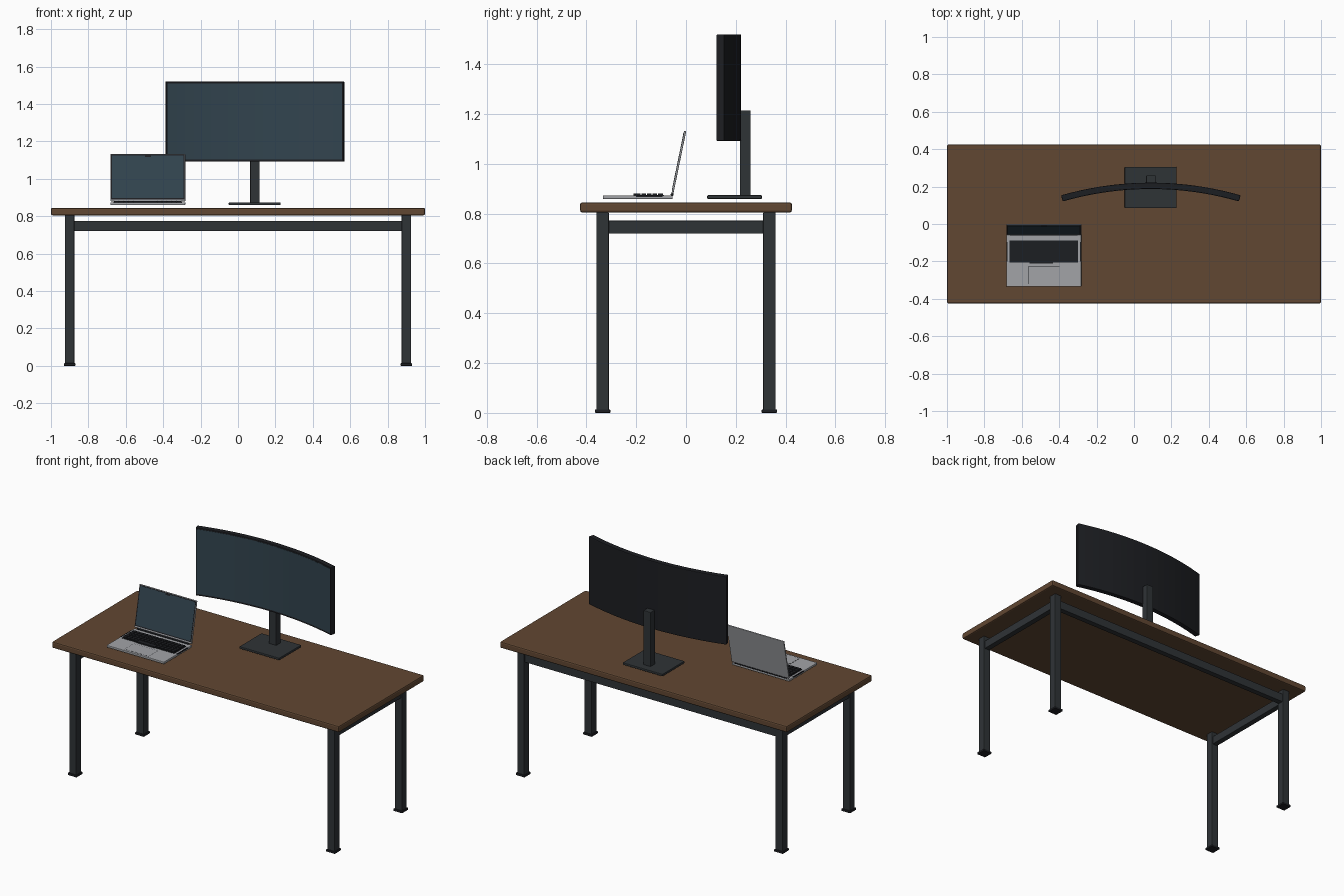
import bpy, bmesh
from math import sin, cos, asin, atan2
from mathutils import Matrix, Vector

if "Cube" in bpy.data.objects:
    bpy.data.objects.remove(bpy.data.objects["Cube"])


def material(name, rgb):
    m = bpy.data.materials.new(name)
    m.diffuse_color = (*rgb, 1)
    m.use_nodes = True
    m.node_tree.nodes["Principled BSDF"].inputs["Base Color"].default_value = m.diffuse_color
    return m


WOOD = material("walnut", (0.12, 0.063, 0.032))
METAL = material("dark_metal", (0.028, 0.033, 0.037))
BLACK = material("black_plastic", (0.012, 0.013, 0.016))
GLASS = material("screen_glass", (0.032, 0.058, 0.078))
SILVER = material("aluminium", (0.36, 0.37, 0.39))


def finish(name, bm, mat, bevel=0, segments=2):
    bmesh.ops.recalc_face_normals(bm, faces=bm.faces)
    mesh = bpy.data.meshes.new(name)
    bm.to_mesh(mesh)
    bm.free()
    mesh.materials.append(mat)
    ob = bpy.data.objects.new(name, mesh)
    bpy.context.collection.objects.link(ob)
    if bevel:
        mod = ob.modifiers.new("bevel", 'BEVEL')
        mod.width, mod.segments = bevel, segments
        mod.limit_method = 'ANGLE'
    return ob


def add_box(bm, lo, hi):
    lo, hi = Vector(lo), Vector(hi)
    mat = Matrix.Translation((lo + hi) / 2) @ Matrix.Diagonal((*(hi - lo), 1))
    bmesh.ops.create_cube(bm, size=1, matrix=mat)


def box(name, lo, hi, mat, bevel=0, segments=2):
    bm = bmesh.new()
    add_box(bm, lo, hi)
    return finish(name, bm, mat, bevel, segments)


# Desk: top, four legs with feet, two side rails and a back rail
box("desk_top", (-1, -0.425, 0.805), (1, 0.425, 0.845), WOOD, 0.008)
LX, LY = 0.90, 0.335
for sx, xn in ((-1, "left"), (1, "right")):
    for sy, yn in ((-1, "front"), (1, "back")):
        x, y = sx * LX, sy * LY
        box(f"{yn}_{xn}_leg", (x - .025, y - .025, .01), (x + .025, y + .025, .806), METAL, .004)
        box(f"{yn}_{xn}_foot", (x - .031, y - .031, 0), (x + .031, y + .031, .014), BLACK, .003)
    box(f"{xn}_rail", (sx * LX - .018, -.315, .72), (sx * LX + .018, .315, .772), METAL, .003)
box("back_rail", (-.88, LY - .018, .72), (.88, LY + .018, .775), METAL, .003)

# Curved monitor
MX, R, FRONT = 0.09, 1.70, 0.188


def curved_slab(name, half, r0, r1, z0, z1, mat, bevel=0, n=20):
    bm = bmesh.new()
    amax = asin(half / r1)
    rings = []
    for i in range(n + 1):
        a = amax * (2 * i / n - 1)
        rings.append([bm.verts.new((MX + r * sin(a), FRONT - R + r * cos(a), z))
                      for r, z in ((r0, z0), (r1, z0), (r1, z1), (r0, z1))])
    for p, q in zip(rings, rings[1:]):
        for k in range(4):
            bm.faces.new((p[k], p[k - 1], q[k - 1], q[k]))
    bm.faces.new(rings[0])
    bm.faces.new(rings[-1])
    return finish(name, bm, mat, bevel)


curved_slab("monitor_shell", .48, R, R + .033, 1.092, 1.52, BLACK, .004)
curved_slab("monitor_screen", .467, R - .001, R + .004, 1.104, 1.511, GLASS)
box("monitor_column", (.065, .216, .87), (.115, .259, 1.215), METAL, .003)
box("monitor_base", (-.05, .085, .859), (.228, .305, .874), METAL, .004)

# Laptop base with trackpad and side ports
CX, TOP = -0.482, 0.873
box("laptop_base", (CX - .2, -.334, .859), (CX + .2, -.054, TOP), SILVER, .003)
box("trackpad", (CX - .083, -.32, TOP - .004), (CX + .083, -.23, TOP + .0006), SILVER)
box("trackpad_edge", (CX - .085, -.322, TOP - .004), (CX + .085, -.228, TOP + .0003), BLACK)
for s, n in ((-1, "left"), (1, "right")):
    x = CX + s * .197
    box(f"{n}_side_grille", (x - .0035, -.2, TOP - .006), (x + .0035, -.095, TOP + .0005), BLACK)

# Keyboard: dark well, four key rows and a space row
box("keyboard_well", (CX - .183, -.207, TOP - .003), (CX + .183, -.088, TOP + .002), BLACK)
bm = bmesh.new()
for row in range(5):
    y = -.093 - row * .0225
    for col in range(14):
        if row == 4 and 4 <= col <= 8:
            continue
        x = CX - .1795 + col * .0257
        add_box(bm, (x, y - .019, TOP), (x + .0225, y, TOP + .008))
add_box(bm, (CX - .0765, -.211, TOP), (CX + .049, -.183, TOP + .008))
finish("keys", bm, BLACK)

# Laptop lid, leaning back around the hinge line
HY, HZ = -.056, .874
tilt = Matrix.Translation((CX, HY, HZ)) @ Matrix.Rotation(-atan2(.053, .258), 4, 'X')
for name, lo, hi, mat, bev in (
        ("laptop_lid", (-.2, -.004, .006), (.2, .004, .264), SILVER, .003),
        ("laptop_bezel", (-.196, -.0046, .016), (.196, 0, .26), BLACK, 0),
        ("laptop_screen", (-.191, -.0052, .022), (.191, 0, .255), GLASS, 0),
        ("camera_notch", (-.016, -.0058, .246), (.016, 0, .256), BLACK, 0)):
    box(name, lo, hi, mat, bev).matrix_world = tilt

# Hinge barrel
bm = bmesh.new()
bmesh.ops.create_cone(bm, cap_ends=True, segments=16, radius1=.006, radius2=.006, depth=.36,
                      matrix=Matrix.Translation((CX, HY, HZ + .003)) @ Matrix.Rotation(1.5708, 4, 'Y'))
finish("laptop_hinge", bm, BLACK)
